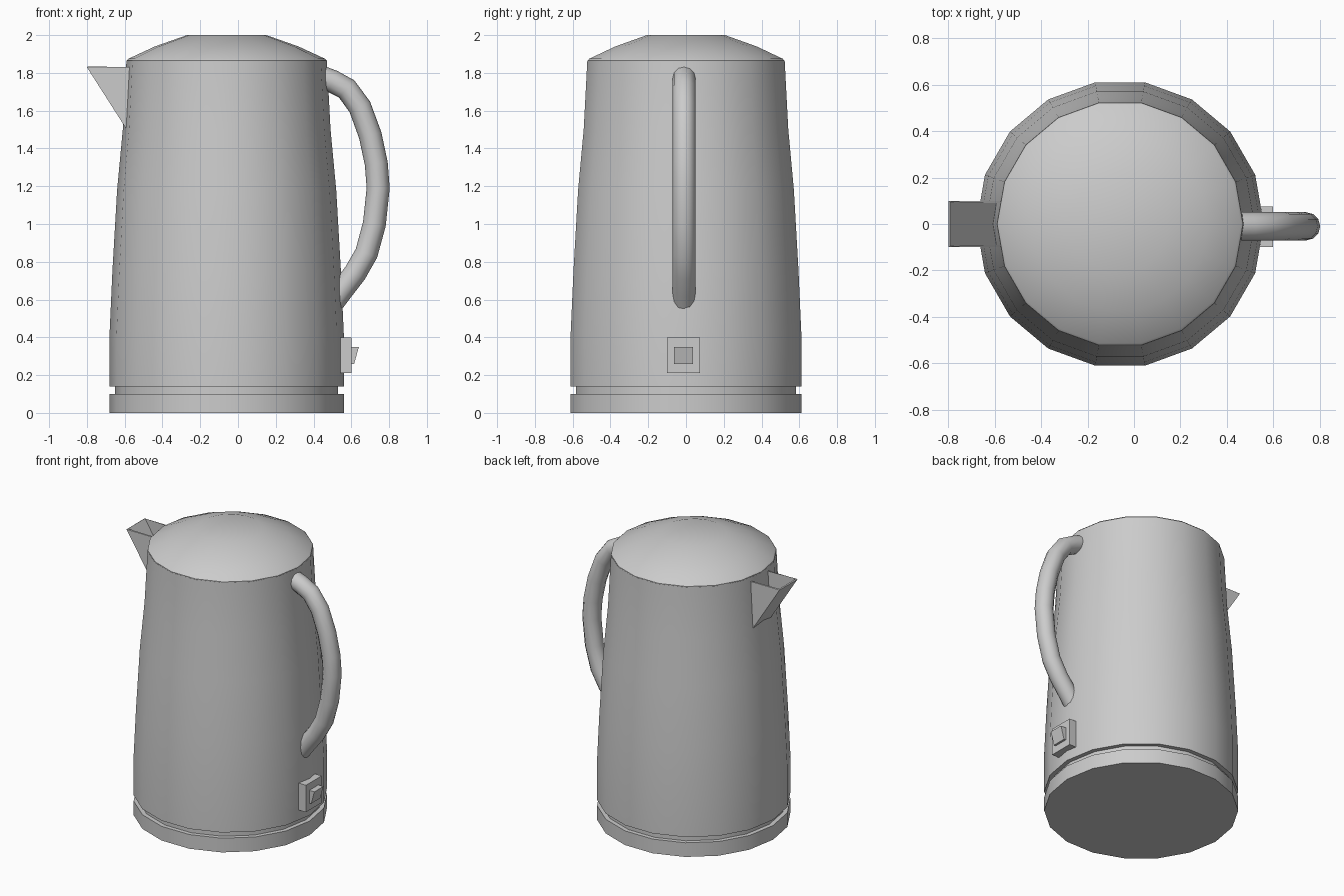
import bpy, bmesh, math

if "Cube" in bpy.data.objects:
    bpy.data.objects.remove(bpy.data.objects["Cube"])

CX = -0.06      # axis of the kettle body
SIDES = 18


def make_object(name, verts, faces, smooth=False):
    mesh = bpy.data.meshes.new(name)
    mesh.from_pydata(verts, [], faces)
    bm = bmesh.new()
    bm.from_mesh(mesh)
    bmesh.ops.recalc_face_normals(bm, faces=bm.faces)
    bm.to_mesh(mesh)
    bm.free()
    obj = bpy.data.objects.new(name, mesh)
    bpy.context.collection.objects.link(obj)
    if smooth:
        bpy.ops.object.select_all(action='DESELECT')
        obj.select_set(True)
        bpy.context.view_layer.objects.active = obj
        bpy.ops.object.shade_smooth_by_angle(angle=math.radians(30))
    return obj


def lathe(name, profile):
    """Closed solid turned from (radius, z) pairs."""
    n = SIDES
    verts = [(CX + r * math.cos(2 * math.pi * i / n), r * math.sin(2 * math.pi * i / n), z)
             for r, z in profile for i in range(n)]
    faces = [(k * n + i, k * n + (i + 1) % n, (k + 1) * n + (i + 1) % n, (k + 1) * n + i)
             for k in range(len(profile) - 1) for i in range(n)]
    last = (len(profile) - 1) * n
    faces += [tuple(range(n)), tuple(range(last, last + n))]
    return make_object(name, verts, faces, smooth=True)


def prism(name, outline, y0, y1):
    """Solid extruded along y from an (x, z) outline."""
    n = len(outline)
    verts = [(x, y, z) for y in (y0, y1) for x, z in outline]
    faces = [(i, (i + 1) % n, n + (i + 1) % n, n + i) for i in range(n)]
    faces += [tuple(range(n)), tuple(range(n, 2 * n))]
    return make_object(name, verts, faces)


# Base, groove, body and lid
lathe("base", [(0.62, 0), (0.62, 0.10)])
lathe("base_groove", [(0.59, 0.09), (0.59, 0.15)])
lathe("body", [(0.62, 0.14), (0.62, 0.42), (0.605, 0.75), (0.58, 1.18),
               (0.55, 1.50), (0.534, 1.80), (0.531, 1.86)])
lathe("lid", [(0.53, 1.855), (0.53, 1.865), (0.52, 1.875), (0.38, 1.94), (0.21, 2.0)])

# Spout: open-topped wedge with thin walls
spout = make_object(
    "spout",
    [(-0.80, -0.10, 1.83), (-0.57, -0.10, 1.83), (-0.57, -0.10, 1.47),
     (-0.80, 0.10, 1.83), (-0.57, 0.10, 1.83), (-0.57, 0.10, 1.47)],
    [(0, 2, 1), (3, 4, 5), (0, 3, 5, 2)])
# outward direction is fixed by the sloping front face
if spout.data.polygons[2].normal.x > 0:
    spout.data.flip_normals()
wall = spout.modifiers.new("wall", 'SOLIDIFY')
wall.thickness = 0.01
wall.offset = -1

# Handle: round tube along a path
path = [(0.42, 1.785), (0.50, 1.755), (0.575, 1.715), (0.645, 1.62), (0.70, 1.47),
        (0.732, 1.32), (0.742, 1.19), (0.722, 1.0), (0.68, 0.845), (0.62, 0.74),
        (0.55, 0.65), (0.49, 0.57)]
curve = bpy.data.curves.new("handle", 'CURVE')
curve.dimensions = '3D'
curve.bevel_depth = 0.061
curve.bevel_resolution = 4
curve.use_fill_caps = True
spline = curve.splines.new('POLY')
spline.points.add(len(path) - 1)
for p, (x, z) in zip(spline.points, path):
    p.co = (x, -0.01, z, 1)
spline.use_smooth = True
bpy.context.collection.objects.link(bpy.data.objects.new("handle", curve))

# Switch plate and rocker
prism("switch_plate", [(0.52, 0.21), (0.60, 0.21), (0.60, 0.40), (0.52, 0.40)], -0.10, 0.075)
prism("switch_rocker", [(0.59, 0.26), (0.615, 0.26), (0.64, 0.35), (0.59, 0.35)], -0.063, 0.037)
